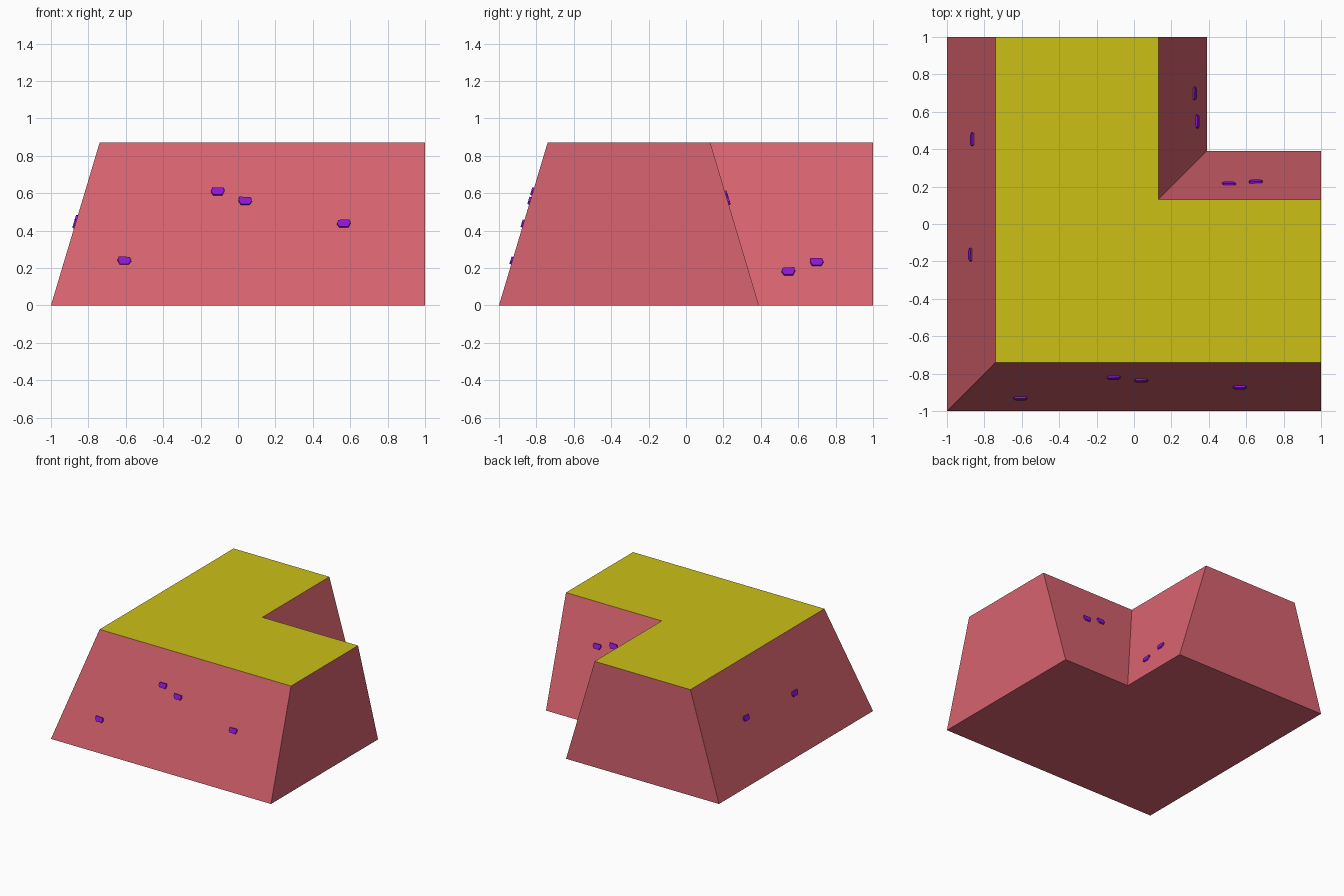
import bpy
import bmesh
from mathutils import Vector

if "Cube" in bpy.data.objects:
    bpy.data.objects.remove(bpy.data.objects["Cube"])

H, RUN = 0.87, 0.26   # wall height and inward lean of the sloped walls


def material(name, rgb):
    m = bpy.data.materials.new(name)
    m.diffuse_color = (*rgb, 1)
    m.use_nodes = True
    m.node_tree.nodes["Principled BSDF"].inputs["Base Color"].default_value = m.diffuse_color
    return m


red = material("wall_red", (0.69, 0.125, 0.16))
yellow = material("top_yellow", (0.60, 0.53, 0.008))
purple = material("chip_purple", (0.28, 0.008, 0.68))


def loft(name, lower, upper, mats):
    """Solid between two matching outlines; the upper cap uses the last material."""
    bm = bmesh.new()
    a = [bm.verts.new(p) for p in lower]
    b = [bm.verts.new(p) for p in upper]
    n = len(a)
    for i in range(n):
        j = (i + 1) % n
        bm.faces.new((a[i], a[j], b[j], b[i]))
    bm.faces.new(a[::-1])
    bm.faces.new(b).material_index = len(mats) - 1
    bmesh.ops.recalc_face_normals(bm, faces=bm.faces[:])
    mesh = bpy.data.meshes.new(name)
    bm.to_mesh(mesh)
    bm.free()
    for m in mats:
        mesh.materials.append(m)
    obj = bpy.data.objects.new(name, mesh)
    bpy.context.collection.objects.link(obj)
    return obj


# L-shaped cliff corner: four sloped walls, vertical cut ends
c = 0.39
base = [(-1, -1), (1, -1), (1, c), (c, c), (c, 1), (-1, 1)]
t, i = RUN - 1, c - RUN
top = [(t, t), (1, t), (1, i), (i, i), (i, 1), (t, 1)]
loft("cliff_corner", [(x, y, 0) for x, y in base],
     [(x, y, H) for x, y in top], [red, yellow])

# Rock chips: outline in the wall plane (along wall, up slope)
OUTLINE = [(-0.025, -0.023), (0.025, -0.023), (0.038, 0.004),
           (0.033, 0.023), (-0.032, 0.021), (-0.039, -0.003)]


def chip(name, outward, wall, along, z, flip=1):
    o, up = Vector(outward), Vector((0, 0, 1))
    u = up.cross(o)
    v = (up * H - o * RUN).normalized()
    n = u.cross(v)
    side = Vector((abs(u.x), abs(u.y), 0))
    centre = o * (wall - RUN * z / H) + side * along + up * z
    pts = [(x * flip, y) for x, y in OUTLINE]
    loft(name, [centre + u * x + v * y - n * 0.01 for x, y in pts],
         [centre + u * x * 0.92 + v * (y * 0.88 + 0.002) + n * 0.01 for x, y in pts],
         [purple])


# (outward direction, wall foot distance, [(position along wall, height)])
walls = {
    "front": ((0, -1, 0), 1, [(-0.608, 0.237), (-0.108, 0.607), (0.038, 0.557), (0.566, 0.435)]),
    "left": ((-1, 0, 0), 1, [(0.453, 0.46), (-0.165, 0.43)]),
    "inner_back": ((0, 1, 0), c, [(0.508, 0.59), (0.65, 0.555)]),
    "inner_right": ((1, 0, 0), c, [(0.698, 0.23), (0.548, 0.18)]),
}
for wall_name, (outward, foot, spots) in walls.items():
    for k, (along, z) in enumerate(spots):
        chip(f"{wall_name}_rock_chip_{k + 1}", outward, foot, along, z, 1 if k % 2 else -1)
